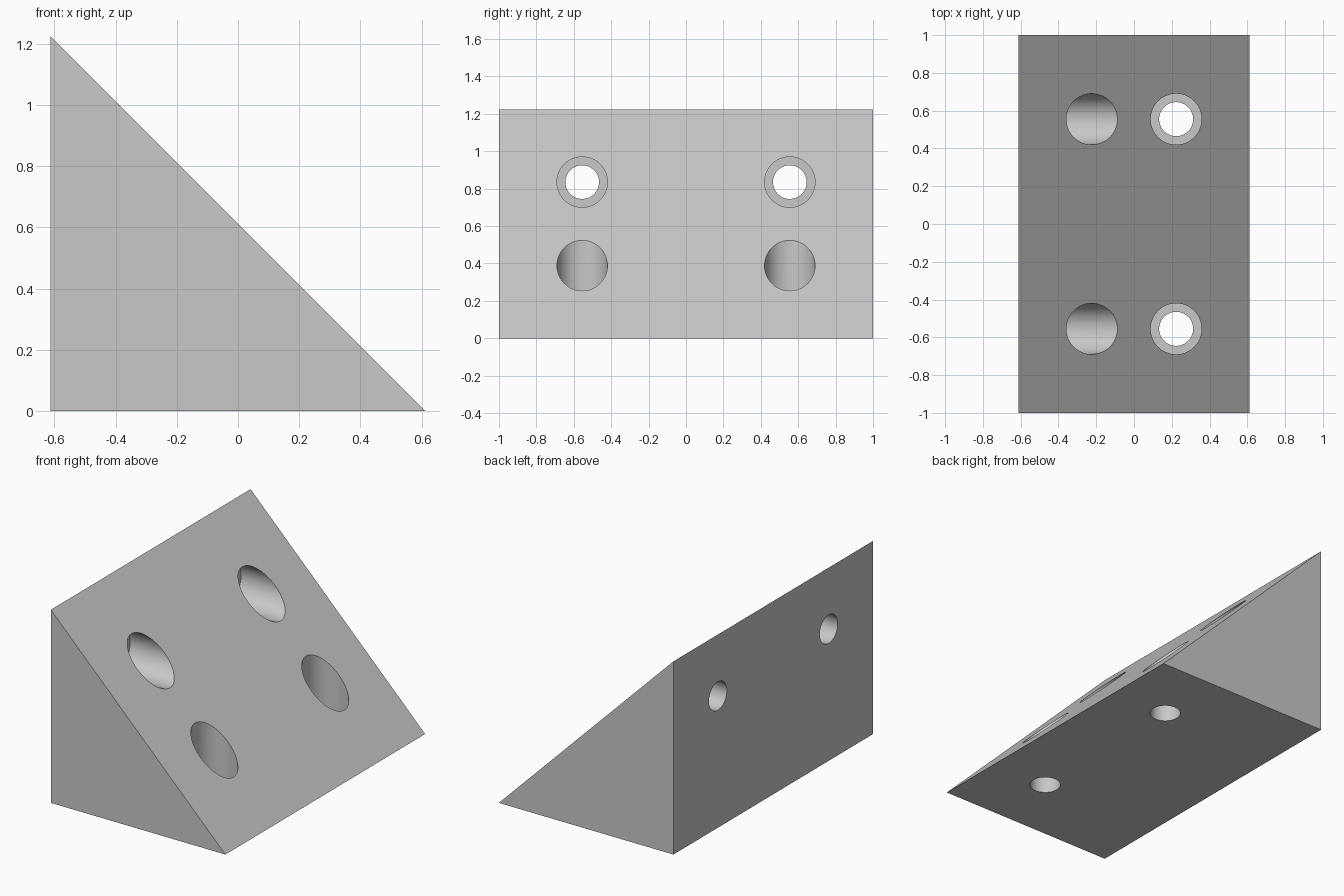
import bpy, bmesh, math
from mathutils import Matrix, Vector

if "Cube" in bpy.data.objects:
    bpy.data.objects.remove(bpy.data.objects["Cube"], do_unlink=True)

HALF = 0.612          # half the leg length of the triangle
LEG = 2 * HALF
HOLE_Y = 0.555        # hole spacing either side of the middle
HOLE_OFFSET = 0.835   # hole distance from the corner edge
WALL = 0.15           # material left under each screw head
HEAD_R, SHANK_R = 0.135, 0.09

grey = bpy.data.materials.new("light grey")
grey.use_nodes = True
colour = (0.58, 0.58, 0.58, 1)
grey.diffuse_color = colour
grey.node_tree.nodes["Principled BSDF"].inputs["Base Color"].default_value = colour


def add_object(name, bm):
    bmesh.ops.recalc_face_normals(bm, faces=bm.faces)
    mesh = bpy.data.meshes.new(name)
    bm.to_mesh(mesh)
    bm.free()
    mesh.materials.append(grey)
    obj = bpy.data.objects.new(name, mesh)
    bpy.context.collection.objects.link(obj)
    return obj


# Triangular corner block
bm = bmesh.new()
outline = [(-HALF, 0), (HALF, 0), (-HALF, LEG)]
face = bm.faces.new([bm.verts.new((x, -1, z)) for x, z in outline])
end = bmesh.ops.extrude_face_region(bm, geom=[face])
bmesh.ops.translate(bm, vec=(0, 2, 0),
                    verts=[v for v in end["geom"] if isinstance(v, bmesh.types.BMVert)])
block = add_object("corner_block", bm)


def stepped_cutter(name, matrix):
    """Turned pin: narrow shank below, wide screw-head recess above."""
    bm = bmesh.new()
    profile = [(0, -0.2), (SHANK_R, -0.2), (SHANK_R, WALL), (HEAD_R, WALL),
               (HEAD_R, 1.4), (0, 1.4)]
    verts = [bm.verts.new((r, 0, z)) for r, z in profile]
    edges = [bm.edges.new(pair) for pair in zip(verts, verts[1:])]
    bmesh.ops.spin(bm, geom=verts + edges, axis=(0, 0, 1), cent=(0, 0, 0),
                   angle=math.tau, steps=64)
    bmesh.ops.remove_doubles(bm, verts=bm.verts, dist=0.0001)
    bm.transform(matrix)
    cutter = add_object(name, bm)
    cutter.hide_render = True
    return cutter


# Two screw holes through the base and two through the upright side
cutters = []
for side, y in (("front", -HOLE_Y), ("back", HOLE_Y)):
    down = Matrix.Translation(Vector((HOLE_OFFSET - HALF, y, 0)))
    across = (Matrix.Translation(Vector((-HALF, y, HOLE_OFFSET)))
              @ Matrix.Rotation(math.pi / 2, 4, "Y"))
    cutters.append(stepped_cutter(side + "_base_hole", down))
    cutters.append(stepped_cutter(side + "_upright_hole", across))

bpy.ops.object.select_all(action="DESELECT")
block.select_set(True)
bpy.context.view_layer.objects.active = block
for cutter in cutters:
    mod = block.modifiers.new(cutter.name, "BOOLEAN")
    mod.operation = "DIFFERENCE"
    mod.solver = "EXACT"
    mod.object = cutter
    bpy.ops.object.modifier_apply(modifier=mod.name)
for cutter in cutters:
    bpy.data.objects.remove(cutter, do_unlink=True)

# Smooth hole walls, crisp block edges
bpy.ops.object.shade_smooth_by_angle(angle=math.radians(30))
